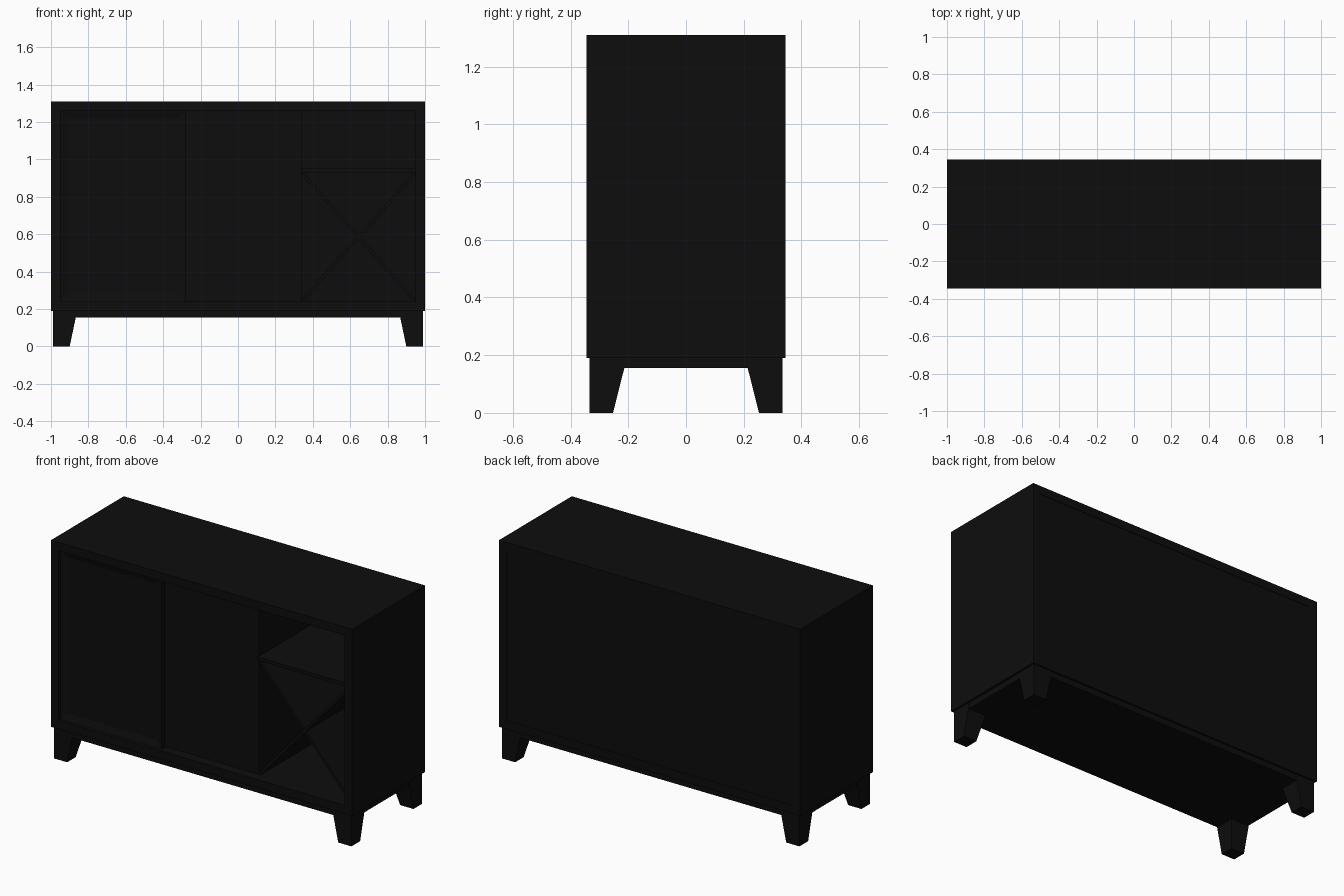
import bpy
import bmesh
from math import atan2, hypot
from mathutils import Matrix, Vector

if "Cube" in bpy.data.objects:
    bpy.data.objects.remove(bpy.data.objects["Cube"], do_unlink=True)

# One black finish for the whole cabinet
black = bpy.data.materials.new("black paint")
black.use_nodes = True
colour = (0.004, 0.004, 0.004, 1)
black.diffuse_color = colour
black.node_tree.nodes["Principled BSDF"].inputs["Base Color"].default_value = colour


def finish(name, bm):
    mesh = bpy.data.meshes.new(name)
    bmesh.ops.recalc_face_normals(bm, faces=bm.faces)
    bm.to_mesh(mesh)
    bm.free()
    mesh.materials.append(black)
    ob = bpy.data.objects.new(name, mesh)
    bpy.context.collection.objects.link(ob)
    return ob


def box(name, x0, x1, y0, y1, z0, z1, tilt=0):
    bm = bmesh.new()
    bmesh.ops.create_cube(bm, size=1)
    bmesh.ops.scale(bm, vec=(x1 - x0, y1 - y0, z1 - z0), verts=bm.verts)
    bmesh.ops.rotate(bm, cent=(0, 0, 0), matrix=Matrix.Rotation(tilt, 3, "Y"), verts=bm.verts)
    centre = Vector((x0 + x1, y0 + y1, z0 + z1)) / 2
    bmesh.ops.translate(bm, vec=centre, verts=bm.verts)
    return finish(name, bm)


W, D = 1.0, 0.345          # half width, half depth
LOW, TOP = 0.19, 1.31      # carcass height range
T = 0.05                   # board thickness
FLOOR, CEIL = LOW + T, TOP - T
INNER = W - T
BACK = D - 0.02

# Carcass boards
box("top_board", -W, W, -D, D, CEIL, TOP)
box("bottom_board", -W, W, -D, D, LOW, FLOOR)
for side, name in ((1, "left"), (-1, "right")):
    xs = sorted((side * INNER, side * W))
    box(name + "_side_board", *xs, -D, D, FLOOR, CEIL)
box("back_panel", -INNER, INNER, BACK, D - 0.003, FLOOR, CEIL)

# Plinth under the carcass
box("plinth", -0.985, 0.985, -0.333, 0.333, 0.155, LOW)

# Tapered corner legs, straight outside and sloping inside
for sx, nx in ((1, "left"), (-1, "right")):
    for sy, ny in ((-1, "front"), (1, "back")):
        bm = bmesh.new()
        bmesh.ops.create_cube(bm, size=1)
        for v in bm.verts:
            high = v.co.z > 0
            x = 0.988 if v.co.x > 0 else (0.86 if high else 0.9)
            y = 0.335 if v.co.y > 0 else (0.205 if high else 0.253)
            v.co = (sx * x, sy * y, LOW if high else 0)
        finish(f"{ny}_{nx}_leg", bm)

# Front sliding door with a recessed panel
bm = bmesh.new()
bmesh.ops.create_cube(bm, size=1)
for v in bm.verts:
    v.co = (-INNER if v.co.x < 0 else -0.28,
            -0.325 if v.co.y < 0 else -0.29,
            FLOOR if v.co.z < 0 else CEIL)
bm.normal_update()
face = [f for f in bm.faces if f.normal.y < -0.9]
bmesh.ops.inset_region(bm, faces=face, thickness=0.06, depth=0)
bmesh.ops.translate(bm, vec=(0, 0.012, 0), verts=face[0].verts)
finish("front_sliding_door", bm)

# Plain rear door and the divider beside the open bay
box("rear_sliding_door", -0.33, 0.33, -0.285, -0.255, FLOOR, CEIL)
box("bay_divider", 0.3, 0.34, -0.285, BACK, FLOOR, CEIL)

# Open bay shelf
SHELF = 0.95
box("bay_shelf", 0.34, INNER, -0.3, BACK, SHELF - 0.02, SHELF)

# Crossed bottle rack below the shelf
x0, x1, z0, z1 = 0.34, INNER, FLOOR, SHELF - 0.02
cx, cz = (x0 + x1) / 2, (z0 + z1) / 2
length = hypot(x1 - x0, z1 - z0) - 0.02
angle = atan2(z1 - z0, x1 - x0)
for name, tilt in (("rising", -angle), ("falling", angle)):
    box(f"{name}_rack_panel", cx - length / 2, cx + length / 2, -0.29, BACK,
        cz - 0.008, cz + 0.008, tilt)
